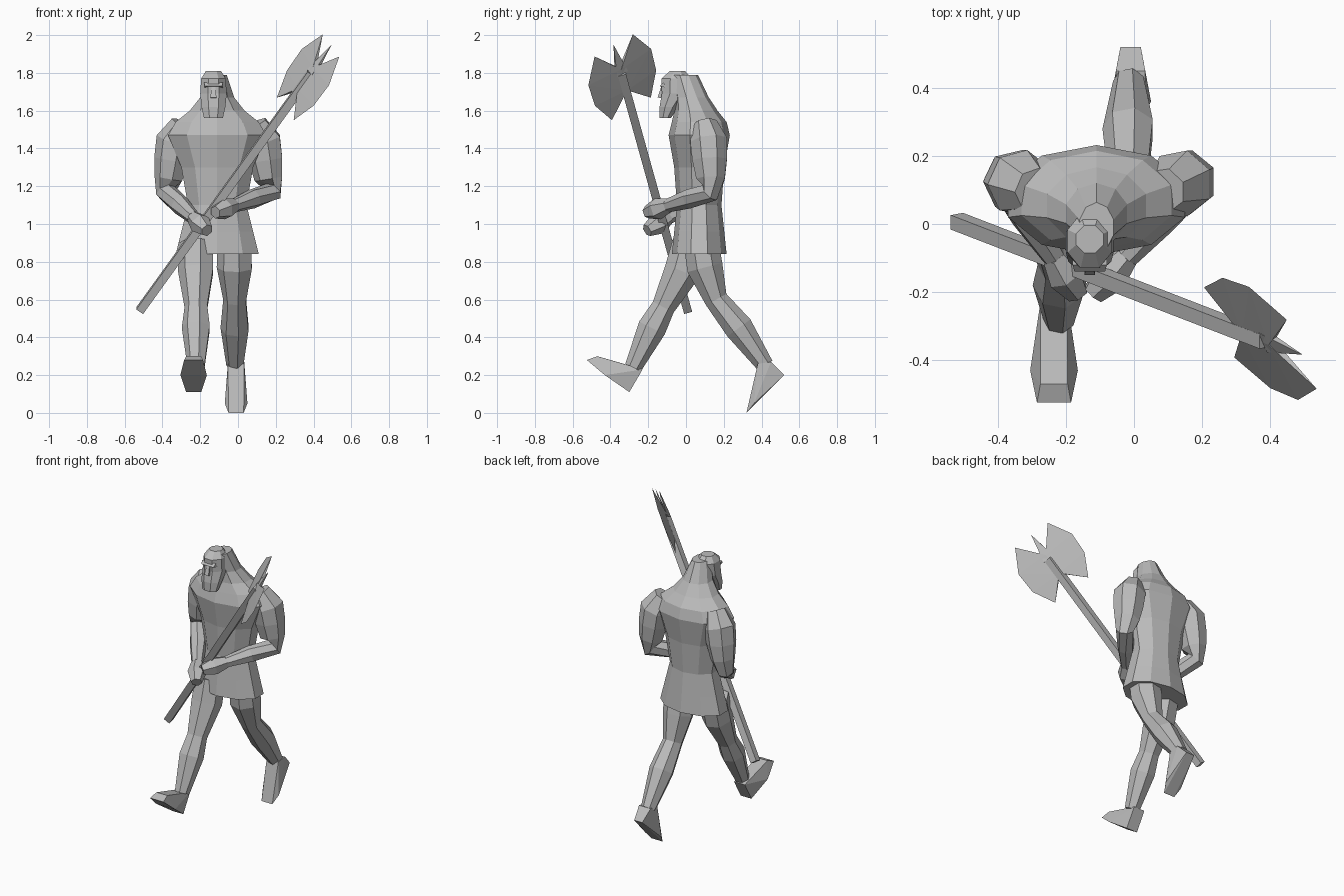
import bpy, bmesh, math
from mathutils import Vector

cube = bpy.data.objects.get("Cube")
if cube:
    bpy.data.objects.remove(cube)

grey = bpy.data.materials.new("plain_grey")
grey.use_nodes = True
grey.diffuse_color = (.5, .5, .5, 1)
shader = next(node for node in grey.node_tree.nodes if node.type == 'BSDF_PRINCIPLED')
shader.inputs["Base Color"].default_value = grey.diffuse_color


def finish(name, bm):
    bmesh.ops.recalc_face_normals(bm, faces=bm.faces)
    mesh = bpy.data.meshes.new(name)
    bm.to_mesh(mesh)
    bm.free()
    mesh.materials.append(grey)
    obj = bpy.data.objects.new(name, mesh)
    bpy.context.collection.objects.link(obj)


def loft(name, path, widths, depths=None, sides=7, level=False):
    """Skin faceted rings along a path, either level or square to it."""
    path = [Vector(point) for point in path]
    depths = depths or widths
    last = len(path) - 1
    fit = 1 / math.cos(math.pi / sides)
    bm = bmesh.new()
    loops = []
    for i, centre in enumerate(path):
        axis = path[min(i + 1, last)] - path[max(i - 1, 0)]
        if level:
            axis = Vector((0, 0, 1))
        axis.normalize()
        side = Vector((1, 0, 0))
        side = (side - axis * side.dot(axis)).normalized()
        front = axis.cross(side)
        loop = []
        for k in range(sides):
            angle = math.tau * (k + .5) / sides
            offset = side * widths[i] * math.cos(angle) + front * depths[i] * math.sin(angle)
            loop.append(bm.verts.new(centre + offset * fit))
        loops.append(loop)
    for low, high in zip(loops, loops[1:]):
        for k in range(sides):
            following = (k + 1) % sides
            bm.faces.new((low[k], low[following], high[following], high[k]))
    bm.faces.new(loops[0])
    bm.faces.new(loops[-1])
    finish(name, bm)


def hull(name, points):
    """Wrap the points in a convex solid."""
    bm = bmesh.new()
    for point in points:
        bm.verts.new(point)
    result = bmesh.ops.convex_hull(bm, input=bm.verts)
    spare = set(result["geom_interior"] + result["geom_unused"])
    bmesh.ops.delete(bm, geom=list(spare), context='VERTS')
    finish(name, bm)


def symmetric_hull(name, middle, points):
    """Wrap points of half width, y and z, mirrored about a middle x."""
    hull(name, [(middle + sign * half, y, z) for half, y, z in points for sign in (-1, 1)])


# Tunic, shoulders and neck: the depth follows the width, the neck leans forward
heights = [.84, .96, 1.1, 1.3, 1.47, 1.54, 1.6, 1.67, 1.79]
widths = [.22, .19, .155, .19, .26, .22, .145, .09, .05]
spine = [(-.11, .07 - max(0, z - 1.55) / 3, z) for z in heights]
loft("tunic", spine, widths, [.05 + .4 * width for width in widths], sides=10, level=True)

# Head with a beard, nose and brow
head_x = -.13
profile = [(-.11, 1.56), (-.09, 1.62), (-.055, 1.69), (-.05, 1.77), (-.045, 1.81)]
loft("head", [(head_x, y, z) for y, z in profile], [.05, .063, .07, .065, .04],
     [.03, .05, .073, .08, .04], sides=8, level=True)
symmetric_hull("nose", head_x, [(.01, -.13, 1.73), (.016, -.15, 1.67), (.015, -.1, 1.66)])
symmetric_hull("brow", head_x, [(.05, -.12, 1.75), (.045, -.14, 1.73), (.05, -.1, 1.72)])

# Axe frame: the blades spread across the shaft from the socket
socket = Vector((.33, -.32, 1.72))
along = Vector((.57, -.22, .79)).normalized()
across = Vector((.35, -.81, -.47)).normalized()
normal = along.cross(across)


def axe_part(name, rim, root):
    """Taper from a thick root to a sharp rim, both given in the axe frame."""
    def place(a, b, lift=0):
        return socket + along * a + across * b + normal * lift
    hull(name, [place(a, b) for a, b in rim]
         + [place(a, b, lift) for a, b in root for lift in (-.012, .012)])


loft("axe_shaft", [socket - along * 1.49, socket + along * .1], [.022, .022], sides=4)
for label, sign in (("left", -1), ("right", 1)):
    rim = [(.285, .125), (.14, .205), (0, .2), (-.14, .127)]
    axe_part("axe_blade_" + label, [(a, sign * b) for a, b in rim], [(-.01, 0), (.13, 0)])
axe_part("axe_spike", [(.29, 0)], [(.1, -.035), (.1, .035)])

# Arms: mirrored upper arms, then forearms reaching to each grip on the shaft
grips = {"right": (-1, Vector((-.2, -.15, 1))), "left": (1, Vector((-.07, -.15, 1.08)))}
for label, (sign, grip) in grips.items():
    upper = [(.19, .1, 1.53), (.235, .12, 1.44), (.25, .125, 1.34), (.265, .13, 1.24)]
    arm = [Vector((sign * reach - .1, y, z)) for reach, y, z in upper]
    elbow = Vector((sign * .28 - .1, .13, 1.17))
    arm += [elbow.lerp(grip, share) for share in (0, .4, .8)]
    loft(label + "_arm", arm, [.06, .09, .085, .07, .05, .047, .033])
    hand = [elbow.lerp(grip, share) for share in (.8, 1, 1.2)]
    loft(label + "_hand", hand, [.033, .05, .03], sides=6)

# Legs in mid stride: hip, thigh, knee, calf and ankle
strides = {
    "right": (-.22, [(.02, .9), (-.02, .75), (-.12, .56), (-.18, .45), (-.28, .24)]),
    "left": (-.015, [(.08, .9), (.1, .77), (.16, .6), (.28, .45), (.42, .25)]),
}
for label, (x, joints) in strides.items():
    loft(label + "_leg", [(x, y, z) for y, z in joints], [.085, .088, .057, .07, .042])

# Feet: the right heel strikes while the left toe pushes off
symmetric_hull("right_foot", -.235, [
    (.038, -.33, .26), (.04, -.23, .23), (.04, -.3, .11),
    (.07, -.43, .2), (.05, -.525, .28), (.04, -.47, .3)])
symmetric_hull("left_foot", -.01, [
    (.043, .38, .26), (.043, .45, .27), (.03, .52, .2),
    (.06, .36, .05), (.04, .32, 0)])
